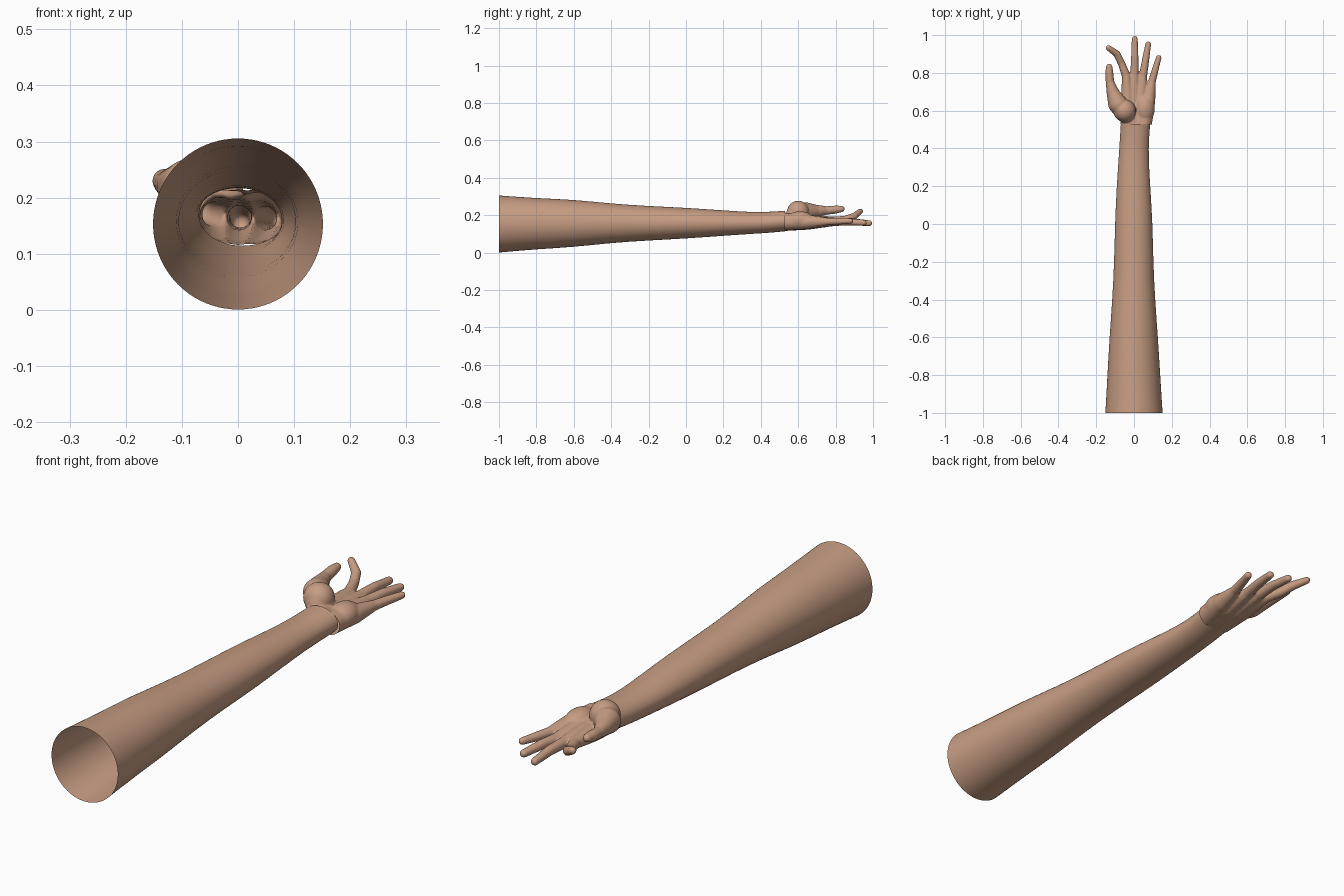
import bpy, bmesh, math
from mathutils import Vector, Matrix

cube = bpy.data.objects.get("Cube")
if cube:
    bpy.data.objects.remove(cube)

skin = bpy.data.materials.new("warm skin")
skin.use_nodes = True
colour = (0.57, 0.335, 0.225, 1)
skin.diffuse_color = colour
skin.node_tree.nodes["Principled BSDF"].inputs["Base Color"].default_value = colour


def add_object(name, mesh):
    obj = bpy.data.objects.new(name, mesh)
    bpy.context.collection.objects.link(obj)
    mesh.materials.clear()
    mesh.materials.append(skin)
    mesh.polygons.foreach_set("use_smooth", [True] * len(mesh.polygons))
    return obj


# Forearm: an open tube lofted through (y, left, right, bottom, top) sections
WRIST = 0.53
sections = [
    (-1, -.152, .152, 0, .306), (-.8, -.141, .139, .018, .291),
    (-.6, -.13, .127, .029, .284), (-.4, -.115, .112, .052, .262),
    (-.2, -.105, .102, .065, .249), (0, -.101, .099, .075, .24),
    (.2, -.092, .086, .09, .226), (.35, -.081, .077, .1, .216),
    (.45, -.075, .079, .106, .218), (WRIST, -.07, .086, .114, .224),
]
SIDES = 40
bm = bmesh.new()
previous = None
for y, left, right, bottom, top in sections:
    ring = []
    for i in range(SIDES):
        a = math.tau * i / SIDES
        ring.append(bm.verts.new(((left + right) / 2 + (right - left) / 2 * math.cos(a), y,
                                  (bottom + top) / 2 + (top - bottom) / 2 * math.sin(a))))
    if previous:
        for i in range(SIDES):
            j = (i + 1) % SIDES
            bm.faces.new((previous[i], previous[j], ring[j], ring[i]))
    previous = ring
bmesh.ops.recalc_face_normals(bm, faces=bm.faces)
mesh = bpy.data.meshes.new("forearm")
bm.to_mesh(mesh)
bm.free()
forearm = add_object("forearm", mesh)
forearm.modifiers.new("smooth", "SUBSURF").levels = 1
forearm.modifiers["smooth"].render_levels = 1

# Hand: chains of overlapping balls, fused into one skin
bm = bmesh.new()


def ball(centre, radius, stretch=(1, 1, 1)):
    matrix = Matrix.Translation(centre) @ Matrix.Diagonal((*stretch, 1))
    bmesh.ops.create_icosphere(bm, subdivisions=3, radius=radius, matrix=matrix)


def chain(*stops):
    """Each stop is x, y, z, radius; balls fill the gaps between stops."""
    for a, b in zip(stops, stops[1:]):
        a, b = Vector(a), Vector(b)
        steps = max(2, math.ceil((b - a).length / 0.007))
        for i in range(steps + 1):
            p = a.lerp(b, i / steps)
            ball(p.xyz, p.w)


# Palm bones, one leading to each finger
chain((-.022, .5, .166, .05), (-.032, .65, .164, .038), (-.04, .78, .17, .024))
chain((.0, .5, .166, .052), (.0, .65, .16, .038), (.002, .78, .164, .024))
chain((.025, .5, .166, .051), (.035, .65, .161, .038), (.046, .77, .163, .023))
chain((.042, .5, .166, .049), (.075, .65, .165, .038), (.093, .745, .166, .022))
# Fingers
chain((-.04, .78, .17, .023), (-.066, .85, .177, .02), (-.09, .9, .195, .019), (-.135, .932, .221, .015))
chain((.002, .78, .164, .023), (.004, .88, .166, .02), (.004, .98, .157, .016))
chain((.046, .77, .163, .022), (.06, .86, .165, .02), (.075, .951, .16, .016))
chain((.093, .745, .166, .021), (.113, .82, .168, .018), (.131, .88, .169, .015))
# Thumb and the fleshy pads of the palm
chain((-.045, .585, .208, .05), (-.085, .635, .218, .052), (-.11, .69, .222, .035),
      (-.127, .75, .225, .023), (-.131, .8, .23, .022), (-.131, .832, .234, .017))
ball((-.05, .6, .218), .06)
ball((.055, .61, .172), .055, (1, 1.4, .9))

mesh = bpy.data.meshes.new("hand form")
bm.to_mesh(mesh)
bm.free()
form = bpy.data.objects.new("hand form", mesh)
bpy.context.collection.objects.link(form)
fuse = form.modifiers.new("fuse", "REMESH")
fuse.mode = "VOXEL"
fuse.voxel_size = 0.004
relax = form.modifiers.new("relax", "SMOOTH")
relax.factor = 0.5
relax.iterations = 10
graph = bpy.context.evaluated_depsgraph_get()
mesh = bpy.data.meshes.new_from_object(form.evaluated_get(graph))
bpy.data.objects.remove(form)

# Open the hand at the wrist so that it continues the hollow arm
bm = bmesh.new()
bm.from_mesh(mesh)
bmesh.ops.bisect_plane(bm, geom=bm.verts[:] + bm.edges[:] + bm.faces[:],
                       plane_co=(0, WRIST - .004, 0), plane_no=(0, -1, 0), clear_outer=True)
bm.to_mesh(mesh)
bm.free()
mesh.name = "hand"
add_object("hand", mesh)
